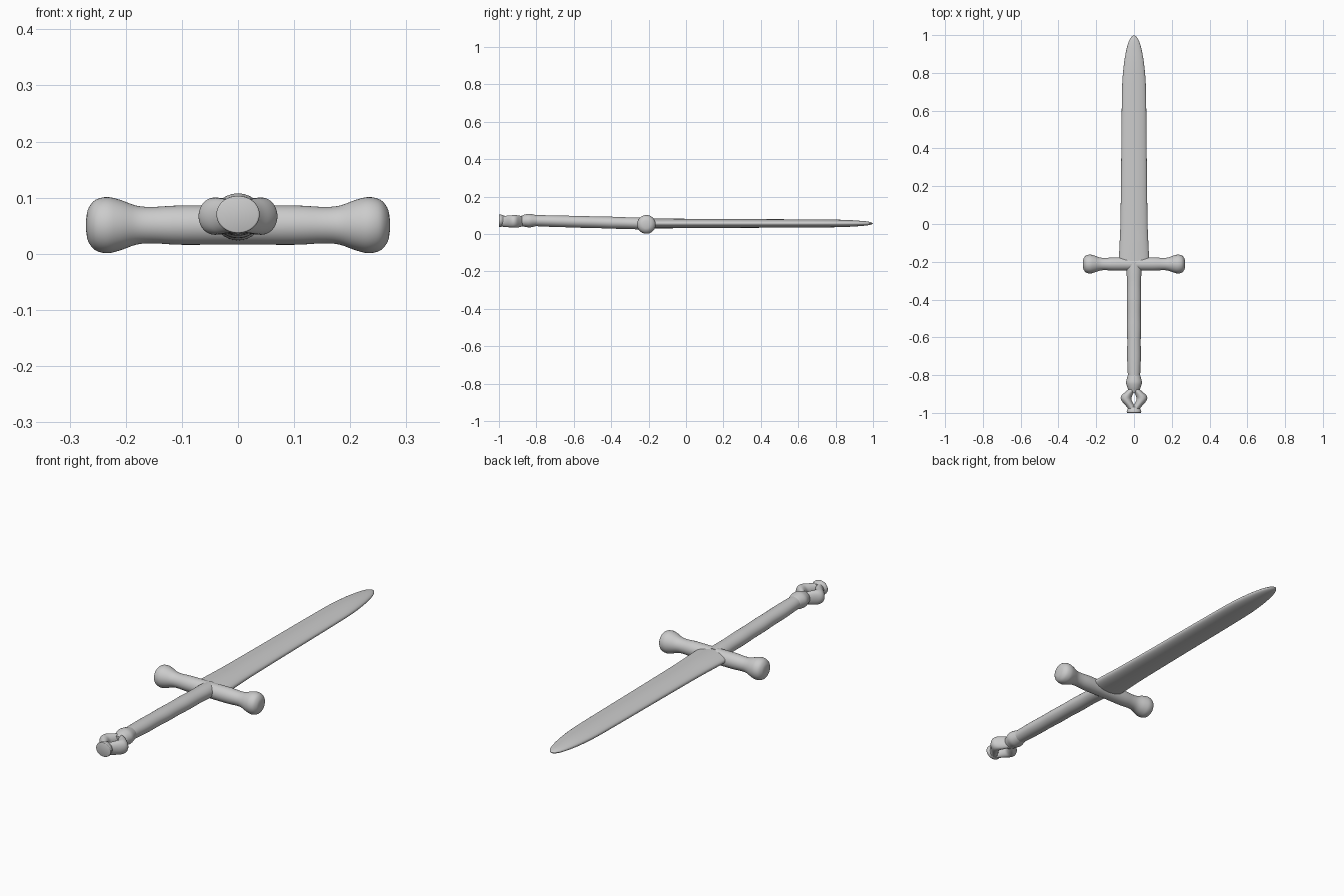
import bpy, bmesh, math

SIDES = 40


def smooth_rows(rows, steps):
    """Catmull-Rom interpolation between the given section rows."""
    out = []
    for i in range(len(rows) - 1):
        a, b = rows[max(i - 1, 0)], rows[i]
        c, d = rows[i + 1], rows[min(i + 2, len(rows) - 1)]
        for s in range(steps):
            t = s / steps
            out.append([0.5 * (2 * q + (r - p) * t + (2 * p - 5 * q + 4 * r - u) * t * t
                               + (3 * q - p - 3 * r + u) * t ** 3)
                        for p, q, r, u in zip(a, b, c, d)])
    out.append(list(rows[-1]))
    return out


def loft(name, rows, along='Y', steps=4, mirror=False):
    """Skin elliptical sections: (position, side centre, z centre, side radius, z radius)."""
    bm = bmesh.new()
    rings = []
    for pos, c, z, r, h in smooth_rows(rows, steps):
        r, h = max(r, 0.0005), max(h, 0.0005)
        ring = []
        for k in range(SIDES):
            a = 2 * math.pi * k / SIDES
            side, up = c + r * math.cos(a), z + h * math.sin(a)
            ring.append(bm.verts.new((side, pos, up) if along == 'Y' else (pos, side, up)))
        rings.append(ring)
    for p, q in zip(rings, rings[1:]):
        for k in range(SIDES):
            n = (k + 1) % SIDES
            bm.faces.new((p[k], p[n], q[n], q[k]))
    bm.faces.new(rings[0])
    bm.faces.new(rings[-1])
    bmesh.ops.recalc_face_normals(bm, faces=bm.faces)
    mesh = bpy.data.meshes.new(name)
    bm.to_mesh(mesh)
    bm.free()
    ob = bpy.data.objects.new(name, mesh)
    bpy.context.collection.objects.link(ob)
    if mirror:
        ob.modifiers.new("Mirror", 'MIRROR').use_axis[0] = True
    bpy.ops.object.select_all(action='DESELECT')
    ob.select_set(True)
    bpy.context.view_layer.objects.active = ob
    bpy.ops.object.shade_smooth_by_angle(angle=math.radians(45))
    return ob


# Blade: flat oval section tapering to a rounded tip
loft("blade", [(y, 0, 0.056, w, h) for y, w, h in [
    (-0.20, 0.081, 0.026), (-0.10, 0.076, 0.026), (0.0, 0.072, 0.025), (0.2, 0.069, 0.024),
    (0.4, 0.067, 0.023), (0.6, 0.065, 0.022), (0.75, 0.062, 0.021), (0.85, 0.053, 0.019),
    (0.92, 0.041, 0.015), (0.965, 0.028, 0.011), (0.99, 0.014, 0.006), (1.0, 0, 0)]])

# Crossguard: turned bar with knobbed ends
half = [(0.10, 0.035), (0.15, 0.0325), (0.18, 0.0345), (0.21, 0.045), (0.233, 0.050),
        (0.254, 0.045), (0.266, 0.031), (0.270, 0.016), (0.271, 0)]
profile = [(-x, r) for x, r in reversed(half)] + [(0, 0.0345)] + half
loft("crossguard", [(x, -0.212, 0.051, r, r) for x, r in profile], along='X')

# Grip: oval rod, slightly uneven, rising toward the pommel
loft("grip", [
    (-0.20, 0, 0.055, 0.037, 0.031), (-0.25, 0, 0.056, 0.039, 0.032),
    (-0.32, 0, 0.058, 0.037, 0.031), (-0.40, 0, 0.060, 0.038, 0.032),
    (-0.47, 0, 0.062, 0.0365, 0.031), (-0.55, 0, 0.064, 0.0375, 0.0315),
    (-0.62, 0, 0.066, 0.0355, 0.031), (-0.70, 0, 0.068, 0.0365, 0.031),
    (-0.77, 0, 0.070, 0.034, 0.030), (-0.81, 0, 0.071, 0.032, 0.029)])

# Collar: bulb between grip and pommel
loft("collar", [
    (-0.795, 0, 0.071, 0.031, 0.027), (-0.812, 0, 0.071, 0.036, 0.032),
    (-0.838, 0, 0.071, 0.042, 0.0365), (-0.86, 0, 0.071, 0.037, 0.033),
    (-0.877, 0, 0.069, 0.031, 0.029), (-0.892, 0, 0.068, 0.026, 0.024)])

# Pommel: two mirrored bowed arms around an open eye, given by inner and outer edge
arms = [(-0.872, -0.012, 0.026, 0.026), (-0.89, 0.000, 0.047, 0.031), (-0.908, 0.009, 0.066, 0.033),
        (-0.925, 0.014, 0.070, 0.033), (-0.942, 0.008, 0.061, 0.032), (-0.960, -0.002, 0.045, 0.030),
        (-0.975, -0.014, 0.034, 0.029), (-0.985, -0.02, 0.031, 0.028)]
loft("pommel_arm", [(y, (i + o) / 2, 0.067, (o - i) / 2, h) for y, i, o, h in arms], mirror=True)

# Flared flat end cap
loft("pommel_cap", [
    (-0.968, 0, 0.069, 0.030, 0.027), (-0.980, 0, 0.070, 0.033, 0.030),
    (-0.990, 0, 0.070, 0.038, 0.033), (-0.998, 0, 0.070, 0.038, 0.033),
    (-1.0, 0, 0.070, 0.035, 0.031)])
